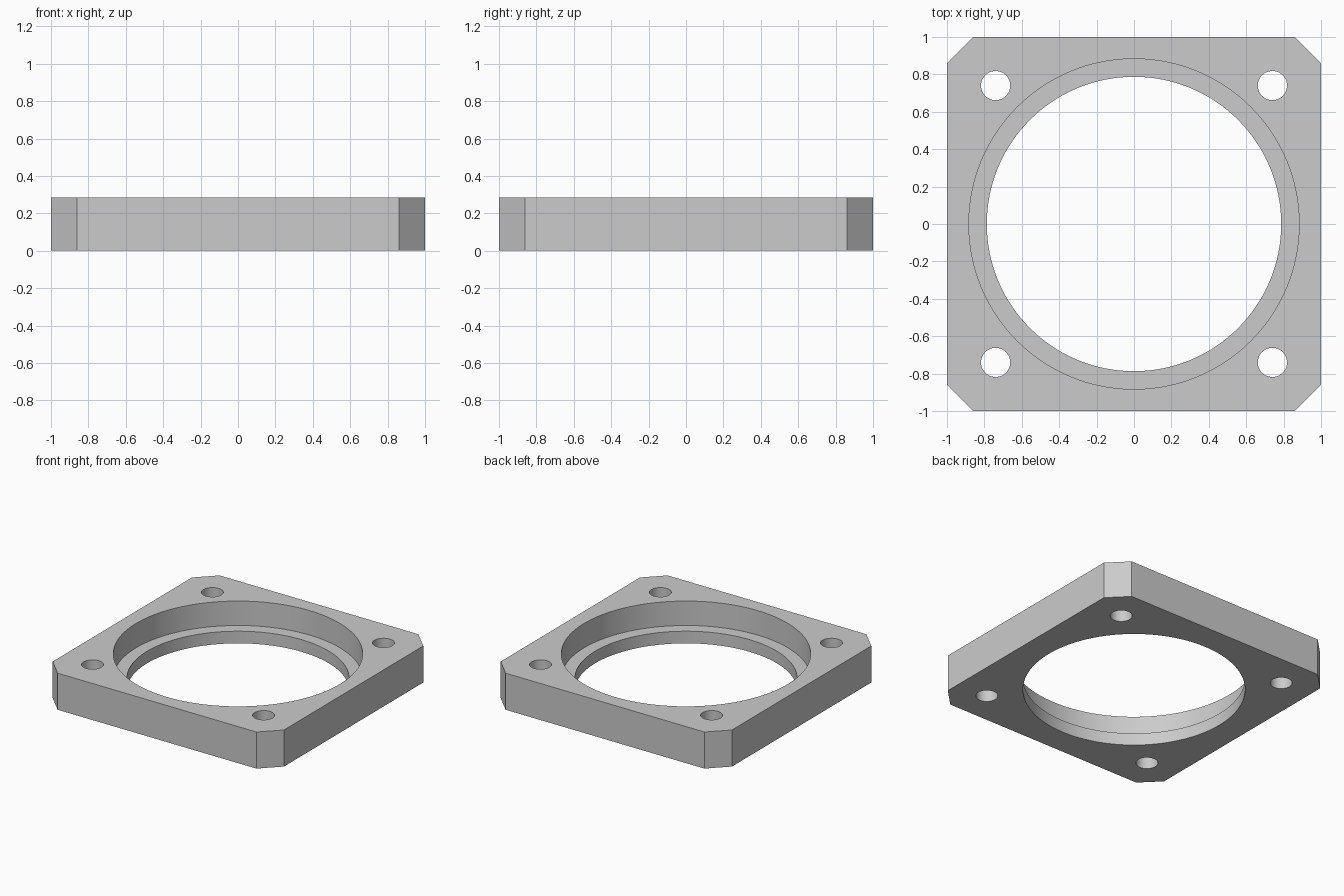
import bpy
import bmesh
import math

HEIGHT = 0.286
LEDGE_Z = 0.095
CORNER = 0.86      # where each straight side meets its chamfer
HOLE_POS = 0.74

default = bpy.data.objects.get("Cube")
if default:
    bpy.data.objects.remove(default, do_unlink=True)

grey = bpy.data.materials.new("light grey")
grey.use_nodes = True
colour = (0.6, 0.6, 0.6, 1)
grey.diffuse_color = colour
grey.node_tree.nodes["Principled BSDF"].inputs["Base Color"].default_value = colour


def prism(name, points, z0, z1):
    """Extrude a flat outline from z0 to z1."""
    bm = bmesh.new()
    face = bm.faces.new([bm.verts.new((x, y, z0)) for x, y in points])
    top = bmesh.ops.extrude_face_region(bm, geom=[face])["geom"]
    bmesh.ops.translate(bm, vec=(0, 0, z1 - z0),
                        verts=[v for v in top if isinstance(v, bmesh.types.BMVert)])
    bmesh.ops.recalc_face_normals(bm, faces=bm.faces)
    mesh = bpy.data.meshes.new(name)
    bm.to_mesh(mesh)
    bm.free()
    mesh.materials.append(grey)
    obj = bpy.data.objects.new(name, mesh)
    bpy.context.collection.objects.link(obj)
    return obj


def circle(cx, cy, radius, count):
    angles = [math.tau * i / count for i in range(count)]
    return [(cx + radius * math.cos(a), cy + radius * math.sin(a)) for a in angles]


def cut(target, cutter):
    """Subtract the cutter from the target, then discard the cutter."""
    cutter.hide_render = True
    mod = target.modifiers.new("cut", "BOOLEAN")
    mod.operation = "DIFFERENCE"
    mod.solver = "EXACT"
    mod.object = cutter
    bpy.context.view_layer.objects.active = target
    bpy.ops.object.modifier_apply(modifier=mod.name)
    bpy.data.objects.remove(cutter, do_unlink=True)


# Square plate with chamfered corners
outline = []
for x, y in ((1, CORNER), (CORNER, 1)):
    outline += [(x, y), (-y, x), (-x, -y), (y, -x)]
outline.sort(key=lambda p: math.atan2(p[1], p[0]))
plate = prism("mounting_plate", outline, 0, HEIGHT)

# Through bore and wider counterbore, leaving a ledge
cut(plate, prism("bore_cutter", circle(0, 0, 0.787, 128), -0.1, HEIGHT + 0.1))
cut(plate, prism("counterbore_cutter", circle(0, 0, 0.883, 128), LEDGE_Z, HEIGHT + 0.1))

# Four corner bolt holes
for sx in (-1, 1):
    for sy in (-1, 1):
        hole = circle(sx * HOLE_POS, sy * HOLE_POS, 0.078, 48)
        cut(plate, prism("bolt_hole_cutter", hole, -0.1, HEIGHT + 0.1))

# Smooth bores with crisp rims
bpy.ops.object.select_all(action="DESELECT")
plate.select_set(True)
bpy.context.view_layer.objects.active = plate
bpy.ops.object.shade_smooth_by_angle(angle=math.radians(30))
